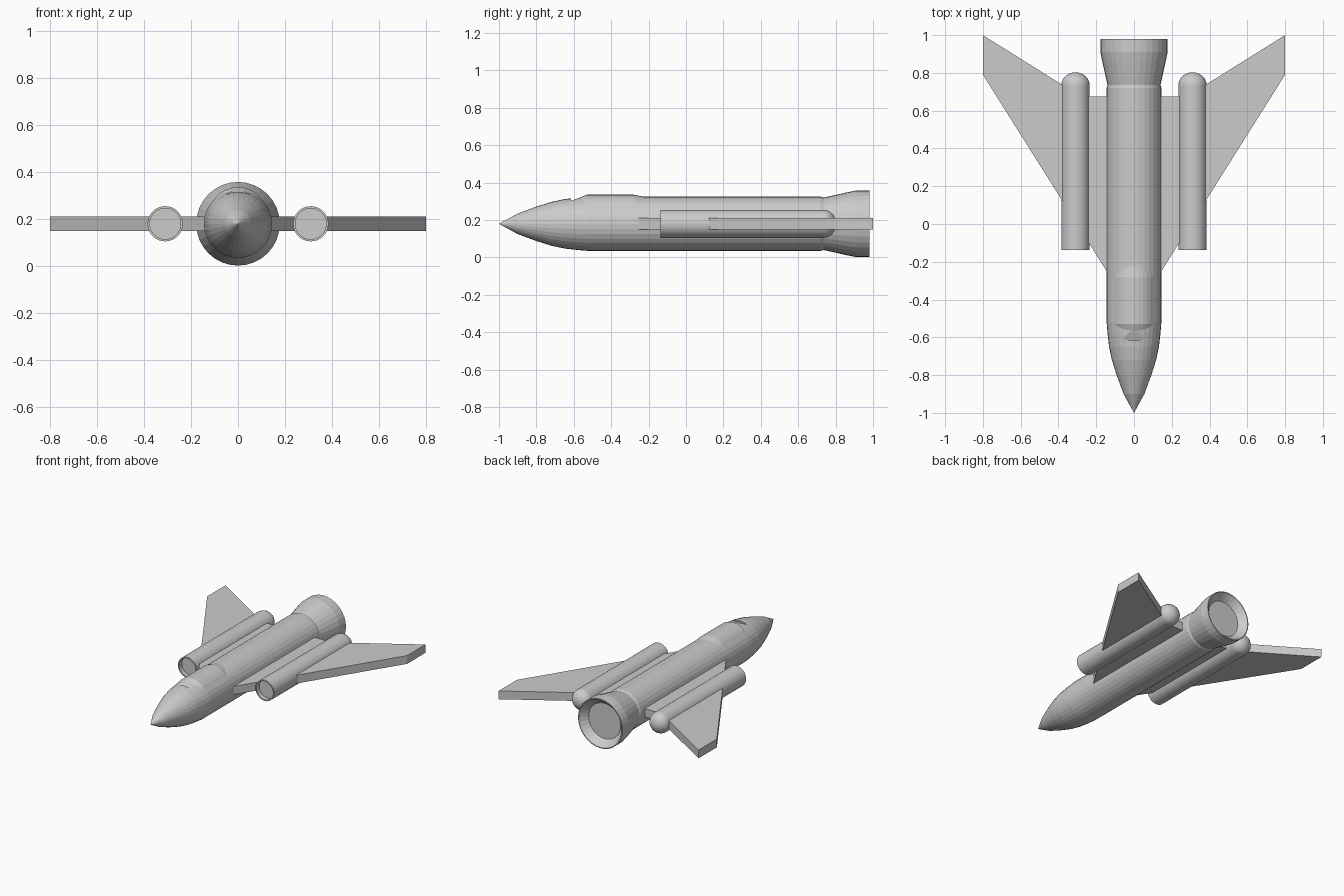
import bpy, bmesh, math
from mathutils import Vector

if "Cube" in bpy.data.objects:
    bpy.data.objects.remove(bpy.data.objects["Cube"])

ZC = 0.18  # height of the main axis


def finish(name, bm):
    bmesh.ops.remove_doubles(bm, verts=bm.verts, dist=1e-5)
    bmesh.ops.recalc_face_normals(bm, faces=bm.faces)
    me = bpy.data.meshes.new(name)
    bm.to_mesh(me)
    bm.free()
    ob = bpy.data.objects.new(name, me)
    bpy.context.collection.objects.link(ob)
    return ob


def lathe(name, profile, segs=32, x=0.0, z=ZC):
    """Revolve (radius, y) points around an axis parallel to y."""
    bm = bmesh.new()
    rings = []
    for r, y in profile:
        if r == 0:
            rings.append([bm.verts.new((x, y, z))] * segs)
        else:
            rings.append([bm.verts.new((x + r * math.cos(a), y, z + r * math.sin(a)))
                          for a in (2 * math.pi * i / segs for i in range(segs))])
    for a, b in zip(rings, rings[1:]):
        for i in range(segs):
            j = (i + 1) % segs
            quad = list(dict.fromkeys((a[i], a[j], b[j], b[i])))
            bm.faces.new(quad)
    return finish(name, bm)


def prism(name, outline, direction):
    """Extrude a closed outline of 3D points along a direction."""
    bm = bmesh.new()
    face = bm.faces.new([bm.verts.new(p) for p in outline])
    ext = bmesh.ops.extrude_face_region(bm, geom=[face])
    verts = [v for v in ext["geom"] if isinstance(v, bmesh.types.BMVert)]
    bmesh.ops.translate(bm, verts=verts, vec=Vector(direction))
    return finish(name, bm)


# Fuselage with pointed nose
fuselage = lathe("fuselage", [
    (0, -1), (0.055, -0.9), (0.092, -0.8), (0.117, -0.72), (0.132, -0.65),
    (0.140, -0.58), (0.145, -0.52), (0.145, 0.72), (0.137, 0.745), (0, 0.745)])

# Shallow step in the nose ahead of the windshield
cutter = prism("windshield_cutter", [(-0.2, -0.615, 0.303), (-0.2, -0.615, 0.4),
                                     (-0.2, -0.50, 0.4), (-0.2, -0.50, 0.345)], (0.4, 0, 0))
cutter.hide_render = True
cutter.hide_set(True)
cut = fuselage.modifiers.new("windshield_step", "BOOLEAN")
cut.object = cutter
cut.operation = "DIFFERENCE"
cut.solver = "EXACT"

# Canopy: narrower rounded hump with sloped windshield
lathe("canopy", [(0, -0.605), (0.093, -0.605), (0.124, -0.53), (0.124, -0.28),
                 (0.108, -0.20), (0, -0.20)], 32, z=0.212)

# Flared exhaust nozzle with recessed disc
lathe("nozzle", [(0, 0.735), (0.140, 0.735), (0.168, 0.86), (0.178, 0.91), (0.178, 0.98),
                 (0.172, 0.98), (0.128, 0.93), (0, 0.93)])

# Side pods: recessed intake in front, domed tail
dome = [(0.075 * math.cos(t), 0.735 + 0.068 * math.sin(t))
        for t in (math.pi / 2 * i / 6 for i in range(6))]
pod = [(0, -0.105), (0.066, -0.105), (0.066, -0.137), (0.075, -0.137)] + dome + [(0, 0.803)]

# Swept wing outline for one side
wing = [(0.08, -0.353), (0.8, 0.79), (0.8, 1.0), (0.28, 0.675), (0.08, 0.675)]

for side, s in (("right", 1), ("left", -1)):
    lathe(side + "_pod", pod, 32, x=s * 0.31)
    prism(side + "_wing", [(s * x, y, 0.15) for x, y in wing], (0, 0, 0.06))
